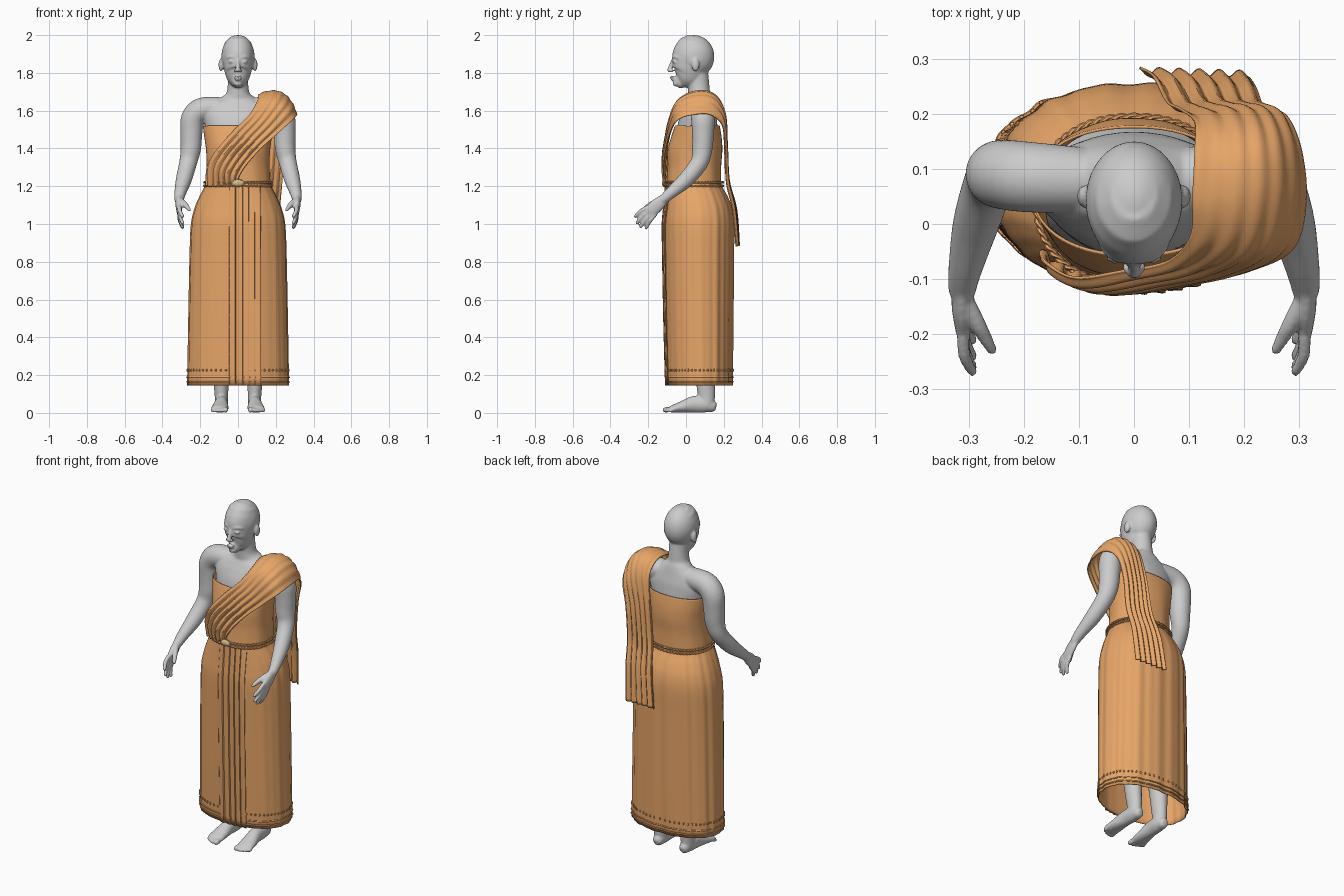
import bpy, bmesh
from math import sin, cos, pi, asin, radians, copysign
from mathutils import Vector, Matrix


def material(name, col):
    m = bpy.data.materials.new(name)
    m.diffuse_color = (*col, 1)
    return m


CLOTH = material("orange_cloth", (0.8, 0.38, 0.14))
BRASS = material("brass", (0.72, 0.5, 0.24))


def sp(P, t):
    """Smooth interpolation through tuples, t in 0..1."""
    n = len(P) - 1
    s = min(max(t, 0), 1) * n
    i = min(int(s), n - 1)
    f = s - i
    a, b, c, d = P[max(i - 1, 0)], P[i], P[i + 1], P[min(i + 2, n)]
    return [.5 * (2 * q + (r - p) * f + (2 * p - 5 * q + 4 * r - w) * f * f
                  + (3 * q - p - 3 * r + w) * f ** 3) for p, q, r, w in zip(a, b, c, d)]


def finish(name, bm, mat=None, thick=0, angle=40):
    bmesh.ops.recalc_face_normals(bm, faces=bm.faces)
    me = bpy.data.meshes.new(name)
    bm.to_mesh(me)
    bm.free()
    me.shade_smooth()
    me.set_sharp_from_angle(angle=radians(angle))
    ob = bpy.data.objects.new(name, me)
    bpy.context.collection.objects.link(ob)
    if mat:
        me.materials.append(mat)
    if thick:
        so = ob.modifiers.new("thickness", 'SOLIDIFY')
        so.thickness, so.offset = thick, 0
    return ob


def grid(bm, f, nu, nv, wrap_u=False, wrap_v=False):
    """Quad sheet from f(u, v)."""
    cu, cv = nu + (not wrap_u), nv + (not wrap_v)
    V = [[bm.verts.new(f(i / nu, j / nv)) for j in range(cv)] for i in range(cu)]
    for i in range(nu):
        for j in range(nv):
            k, l = (i + 1) % cu, (j + 1) % cv
            bm.faces.new((V[i][j], V[k][j], V[k][l], V[i][l]))


def tube(bm, pts, ref=(1, 0, 0), n=20, steps=5):
    """Closed limb through (x, y, z, r1, r2) stations with rounded ends."""
    pts = [p if len(p) == 5 else (*p, p[3]) for p in pts]
    m = (len(pts) - 1) * steps
    P = [sp(pts, i / m) for i in range(m + 1)]

    def cap(p, q):
        d = (Vector(p[:3]) - Vector(q[:3])).normalized() * min(p[3:])
        return [[*(Vector(p[:3]) + d * h), p[3] * k, p[4] * k] for h, k in ((.5, .85), (.85, .5))]
    P = cap(P[0], P[1])[::-1] + P + cap(P[-1], P[-2])
    rings = []
    for i, p in enumerate(P):
        t = (Vector(P[min(i + 1, len(P) - 1)][:3]) - Vector(P[max(i - 1, 0)][:3])).normalized()
        u = Vector(ref)
        u = (u - t * u.dot(t)).normalized()
        w = t.cross(u)
        rings.append([bm.verts.new(Vector(p[:3]) + u * p[3] * cos(2 * pi * k / n)
                                   + w * p[4] * sin(2 * pi * k / n)) for k in range(n)])
    for a, b in zip(rings, rings[1:]):
        for k in range(n):
            bm.faces.new((a[k], a[(k + 1) % n], b[(k + 1) % n], b[k]))
    bm.faces.new(rings[0])
    bm.faces.new(rings[-1])


def ball(bm, c, r, seg=24):
    bmesh.ops.create_uvsphere(bm, u_segments=seg, v_segments=seg // 2, radius=1,
                              matrix=Matrix.Translation(c) @ Matrix.Diagonal((*r, 1)))


# Body: overlapping limbs fused by a voxel remesh
bm = bmesh.new()
tube(bm, [(0, .07, .92, .16, .11), (0, .07, 1.02, .19, .13), (0, .05, 1.2, .15, .11),
          (0, .05, 1.35, .155, .11), (0, .06, 1.5, .17, .108), (0, .07, 1.58, .185, .092),
          (0, .075, 1.63, .16, .074), (0, .075, 1.66, .105, .064), (0, .07, 1.69, .064, .058),
          (0, .066, 1.74, .054, .057), (0, .06, 1.8, .054, .057)], n=40)
# head and face
ball(bm, (0, .042, 1.886), (.088, .108, .114), 40)
tube(bm, [(0, -.03, 1.752, .032, .036), (0, -.012, 1.768, .053, .062), (0, .008, 1.795, .067, .085),
          (0, .018, 1.83, .076, .094), (0, .03, 1.88, .083, .104), (0, .04, 1.92, .082, .1)], n=36)
tube(bm, [(0, -.07, 1.868, .008), (0, -.08, 1.84, .01), (0, -.086, 1.816, .014)])
ball(bm, (0, -.072, 1.777), (.024, .013, .007))
ball(bm, (0, -.07, 1.766), (.02, .013, .007))
ball(bm, (0, -.052, 1.743), (.022, .018, .015))
for s in (-1, 1):
    ball(bm, (s * .012, -.079, 1.811), (.01, .012, .008))
    ball(bm, (s * .034, -.06, 1.858), (.017, .013, .008))
    tube(bm, [(s * .013, -.067, 1.878, .006), (s * .035, -.062, 1.886, .007), (s * .058, -.042, 1.88, .006)],
         ref=(0, 0, 1))
    ball(bm, (s * .09, .05, 1.842), (.013, .021, .034))
    # arm
    tube(bm, [(s * .1, .08, 1.612, .06), (s * .19, .085, 1.605, .064), (s * .238, .09, 1.56, .063),
              (s * .247, .09, 1.48, .058), (s * .25, .086, 1.4, .054), (s * .264, .07, 1.325, .047),
              (s * .287, .0, 1.235, .042), (s * .306, -.08, 1.165, .031), (s * .312, -.12, 1.13, .025)],
         ref=(0, 1, 0), n=28)
    # hand
    tube(bm, [(s * .312, -.115, 1.135, .019, .026), (s * .313, -.15, 1.102, .018, .036),
              (s * .31, -.19, 1.065, .014, .036)])
    for k, y, z in ((.03, -.268, 1.04), (.01, -.26, 1.005), (-.01, -.24, .985), (-.028, -.21, .98)):
        b = Vector((.31, -.185 - k * .7, 1.067 + k * .7))
        tip = Vector((.293, y, z))
        mid = (b + tip) / 2 + Vector((.006, -.003, .003))
        tube(bm, [(s * p.x, p.y, p.z, r) for p, r in ((b, .012), (mid, .0115), (tip, .0095))], n=12)
    tube(bm, [(s * .305, -.14, 1.125, .016), (s * .282, -.185, 1.105, .015), (s * .258, -.228, 1.075, .01)], n=12)
    # leg and foot
    tube(bm, [(s * .088, .11, .05, .035, .04), (s * .088, .108, .1, .036, .046), (s * .09, .1, .2, .044, .052),
              (s * .09, .095, .35, .058, .064), (s * .092, .075, .52, .056, .06), (s * .095, .07, .72, .08, .085),
              (s * .1, .07, .97, .092, .1)], n=28)
    tube(bm, [(s * .086, .135, .036, .03, .033), (s * .087, .1, .045, .036, .044),
              (s * .089, .04, .045, .036, .044), (s * .093, -.02, .032, .043, .031),
              (s * .097, -.075, .02, .047, .019)])
    for x, y, r in ((.066, -.11, .0145), (.087, -.109, .011), (.104, -.102, .0105),
                    (.12, -.093, .01), (.134, -.082, .0095)):
        tube(bm, [(s * (x * .8 + .019), -.06, .02, r), (s * x, y + .014, .017, r), (s * x, y, r + .001, r)], n=12)
body = finish("body", bm)
rm = body.modifiers.new("fuse", 'REMESH')
rm.mode, rm.voxel_size, rm.use_smooth_shade = 'VOXEL', .006, True
sm = body.modifiers.new("soften", 'SMOOTH')
sm.factor, sm.iterations = .5, 3


def around(secs, a, t, off=0, fold=0):
    """Point on a draped oval wall of (z, centre y, rx, ry) sections."""
    z, cy, rx, ry = sp(secs, t)
    c, s = cos(a), sin(a)
    return Vector(((rx * (1 + fold) + off) * copysign(abs(c) ** .91, c),
                   cy + (ry * (1 + fold) + off) * copysign(abs(s) ** .91, s), z))


# Skirt
SKIRT = [(.145, .073, .266, .171), (.5, .07, .26, .178), (.85, .068, .253, .183), (1.0, .068, .246, .185),
         (1.08, .066, .228, .177), (1.14, .057, .204, .163), (1.19, .045, .178, .148), (1.215, .042, .17, .143)]


def skirt_pt(a, t, off=0):
    fold = (.012 * sin(15 * a + .6 * sin(3 * a)) + .008 * sin(26 * a + 1)) * (.25 + .75 * (1 + sin(a)) / 2)
    return around(SKIRT, a, t, off, fold * (1 - .5 * t))


bm = bmesh.new()
grid(bm, lambda u, v: skirt_pt(2 * pi * u, v), 220, 42, wrap_u=True)
finish("skirt", bm, CLOTH, .005)


# Front pleats
def pleat(u, v):
    x = -.038 + .145 * u
    rx = sp(SKIRT, v)[2]
    step = (u * 5) % 1 if u < 1 else 1
    return skirt_pt(-pi / 2 + asin(x / rx), v, .003 + .008 * min(step * 1.3, 1) * (1 - .4 * v))


bm = bmesh.new()
grid(bm, pleat, 50, 40)
finish("front_pleats", bm, CLOTH, .004, 30)

# Hem trim: two cords and a row of beads
bm = bmesh.new()
for t in (.013, .026):
    grid(bm, lambda u, v: skirt_pt(2 * pi * u, t, .004 + .004 * cos(2 * pi * v))
         + Vector((0, 0, .004 * sin(2 * pi * v))), 200, 6, True, True)
for i in range(60):
    p = skirt_pt(2 * pi * i / 60, .043, .003)
    ball(bm, p, (.005, .005, .008), 8)
finish("hem_trim", bm, CLOTH)

# Bodice
BODICE = [(1.19, .042, .172, .143), (1.3, .045, .164, .139), (1.39, .048, .167, .142),
          (1.46, .055, .176, .131), (1.52, .06, .184, .116)]
bm = bmesh.new()
grid(bm, lambda u, v: around(BODICE, 2 * pi * u, v, 0, .006 * sin(22 * pi * u + 2 * v) * (1 - v)),
     140, 24, wrap_u=True)
finish("bodice", bm, CLOTH, .005)

# Sash: inner edge xyz, outer edge xyz, mid bulge yz, from waist over shoulder to tail
SASH = [(-.172, -.05, 1.2, .0, -.105, 1.2, -.015, 0),
        (-.166, -.072, 1.31, .0, -.113, 1.24, -.022, 0),
        (-.11, -.103, 1.4, .04, -.113, 1.31, -.012, 0),
        (-.02, -.09, 1.5, .12, -.1, 1.4, -.012, 0),
        (.06, -.07, 1.58, .21, -.08, 1.48, -.014, .015),
        (.102, -.02, 1.652, .287, -.042, 1.55, -.018, .04),
        (.106, .05, 1.683, .31, .04, 1.578, 0, .06),
        (.11, .13, 1.672, .303, .13, 1.578, .015, .055),
        (.11, .185, 1.6, .28, .193, 1.52, .015, .03),
        (.085, .205, 1.45, .25, .212, 1.4, .006, 0),
        (.06, .217, 1.25, .235, .22, 1.22, .004, 0),
        (.035, .262, 1.08, .222, .252, 1.08, 0, 0),
        (.01, .277, .885, .21, .271, .882, 0, 0)]


def sash_base(u, v):
    p = sp(SASH, u)
    q = Vector(p[:3]).lerp(Vector(p[3:6]), v)
    return q + Vector((.4 * p[7], p[6], p[7])) * 4 * v * (1 - v)


def sash(u, v):
    e = .01
    c = lambda w: min(max(w, 0), 1)
    n = (sash_base(c(u + e), v) - sash_base(c(u - e), v)).cross(
        sash_base(u, c(v + e)) - sash_base(u, c(v - e))).normalized()
    amp = .0015 + .005 * min(1, (abs(u - .52) / .3) ** 1.5)
    return sash_base(u, v) + n * amp * sin(2 * pi * 5.5 * v + 1.5 * sin(5 * u))


bm = bmesh.new()
grid(bm, sash, 100, 56)
finish("shoulder_sash", bm, CLOTH, .005)

# Belt: pairs of twisted cords with an oval clasp
bm = bmesh.new()
for z in (1.202, 1.22):
    for ph in (0, pi):
        def cord(u, v):
            tw = 60 * pi * u + ph
            r = .003 * cos(tw) + .0045 * cos(2 * pi * v)
            h = .003 * sin(tw) + .0045 * sin(2 * pi * v)
            return around([(z, .042, .177, .153)] * 2, 2 * pi * u, 0, r) + Vector((0, 0, h))
        grid(bm, cord, 240, 6, True, True)
finish("belt", bm, CLOTH)
bm = bmesh.new()
ball(bm, (0, -.117, 1.217), (.031, .011, .018), 28)
grid(bm, lambda u, v: Vector((cos(2 * pi * u) * (.03 + .004 * cos(2 * pi * v)), -.116 + .005 * sin(2 * pi * v),
                              1.217 + sin(2 * pi * u) * (.017 + .004 * cos(2 * pi * v)))), 36, 8, True, True)
finish("clasp", bm, BRASS)
